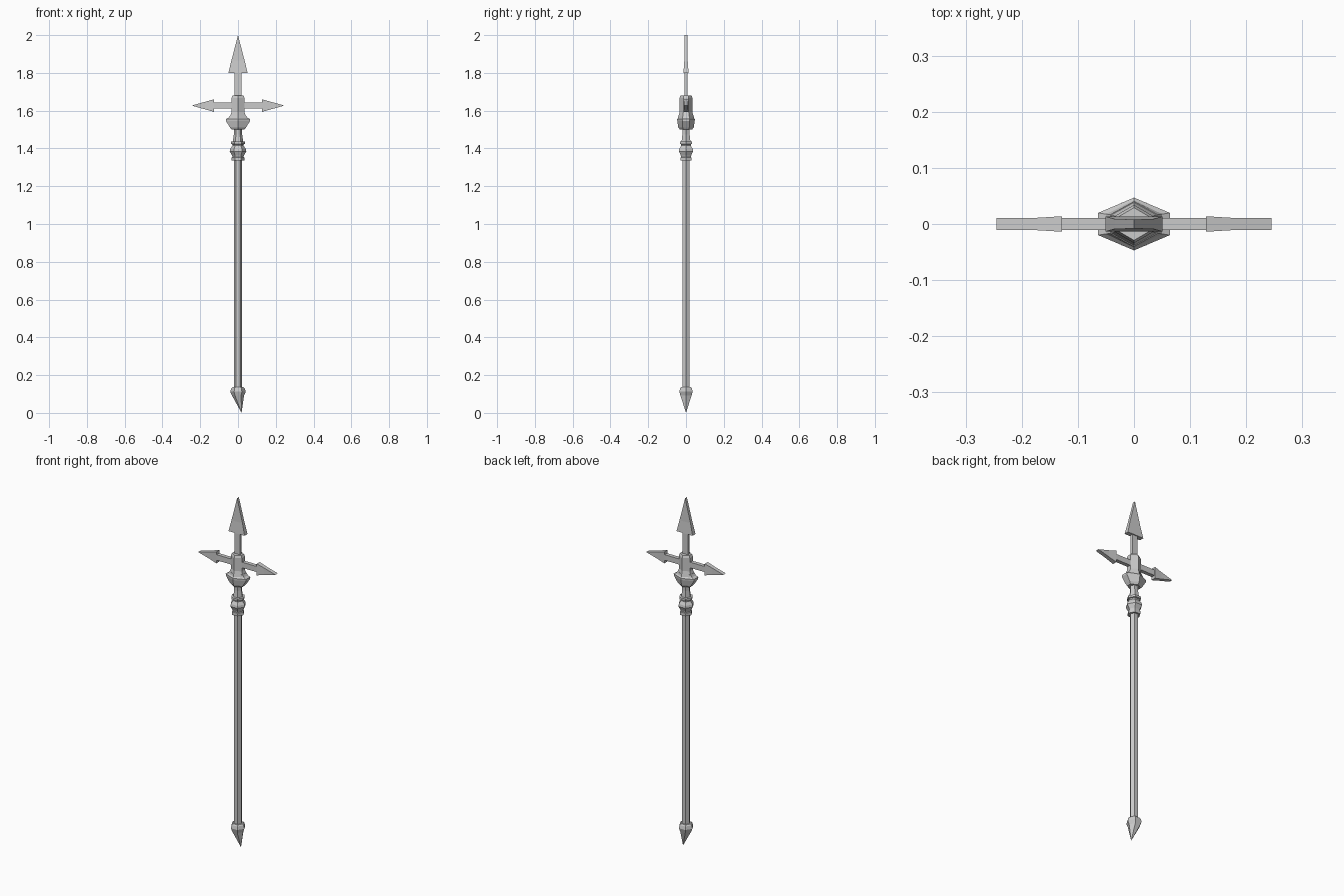
import bpy, bmesh
from math import cos, sin, pi
from mathutils import Matrix, Vector

if "Cube" in bpy.data.objects:
    bpy.data.objects.remove(bpy.data.objects["Cube"])

HEX = [(cos(i * pi / 3), sin(i * pi / 3)) for i in range(6)]
# Flattened hexagon with its points towards front and back
FLAT = [(1, 0.42), (0, 1), (-1, 0.42), (-1, -0.42), (0, -1), (1, -0.42)]
RECT = [(1, 1), (-1, 1), (-1, -1), (1, -1)]


def loft(name, section, levels, tip=None, matrix=Matrix()):
    """Stack scaled copies of a section: levels hold (z, x half-width, y half-width)."""
    bm = bmesh.new()
    rings = [[bm.verts.new((x * sx, y * sy, z)) for x, y in section]
             for z, sx, sy in levels]
    n = len(section)
    for a, b in zip(rings, rings[1:]):
        for i in range(n):
            j = (i + 1) % n
            bm.faces.new((a[i], a[j], b[j], b[i]))
    bm.faces.new(rings[-1])
    if tip:
        t = bm.verts.new(tip)
        for i in range(n):
            bm.faces.new((rings[0][i], rings[0][(i + 1) % n], t))
    else:
        bm.faces.new(rings[0])
    bmesh.ops.remove_doubles(bm, verts=bm.verts, dist=1e-5)
    bmesh.ops.recalc_face_normals(bm, faces=bm.faces)
    bm.transform(matrix)
    mesh = bpy.data.meshes.new(name)
    bm.to_mesh(mesh)
    bm.free()
    obj = bpy.data.objects.new(name, mesh)
    bpy.context.collection.objects.link(obj)
    return obj


# Long hexagonal pole
loft("pole", HEX, [(0.11, 0.022, 0.022), (1.36, 0.022, 0.022)])

# Foot spike with its point set off to one side
loft("foot_spike", HEX, [(0.092, 0.032, 0.034), (0.112, 0.041, 0.041),
                         (0.130, 0.036, 0.036), (0.136, 0.030, 0.030)],
     tip=(0.019, 0, 0.0))

# Ringed collar and neck
loft("collar", HEX, [(z, r, r) for z, r in [
    (1.335, 0.034), (1.352, 0.034), (1.354, 0.029), (1.362, 0.031),
    (1.385, 0.044), (1.398, 0.041), (1.415, 0.029), (1.422, 0.030),
    (1.424, 0.038), (1.436, 0.038), (1.438, 0.027), (1.475, 0.022),
    (1.505, 0.022)]])

# Guard flaring below the head
loft("guard", FLAT, [(1.500, 0.034, 0.032), (1.512, 0.043, 0.041),
                     (1.545, 0.064, 0.046), (1.555, 0.064, 0.047),
                     (1.562, 0.050, 0.042), (1.575, 0.042, 0.040)])

# Socket block holding the three blades
loft("socket", FLAT, [(1.570, 0.042, 0.040), (1.592, 0.034, 0.034),
                      (1.668, 0.034, 0.034), (1.680, 0.029, 0.029)])

# Main blade on its stem
loft("main_stem", RECT, [(1.66, 0.018, 0.008), (1.81, 0.018, 0.008)])
loft("main_blade", RECT, [(1.80, 0.051, 0.0135), (1.865, 0.035, 0.009),
                          (2.0, 0.0, 0.008)])

# Side blades on their arms
for side, label in ((1, "right"), (-1, "left")):
    turn = Matrix.Translation(Vector((0, 0, 1.627))) @ Matrix.Rotation(side * pi / 2, 4, 'Y')
    loft(f"{label}_arm", RECT, [(0.0, 0.016, 0.011), (0.135, 0.016, 0.011)], matrix=turn)
    loft(f"{label}_blade", RECT, [(0.128, 0.033, 0.0138), (0.174, 0.020, 0.011),
                                  (0.245, 0.0, 0.011)], matrix=turn)
